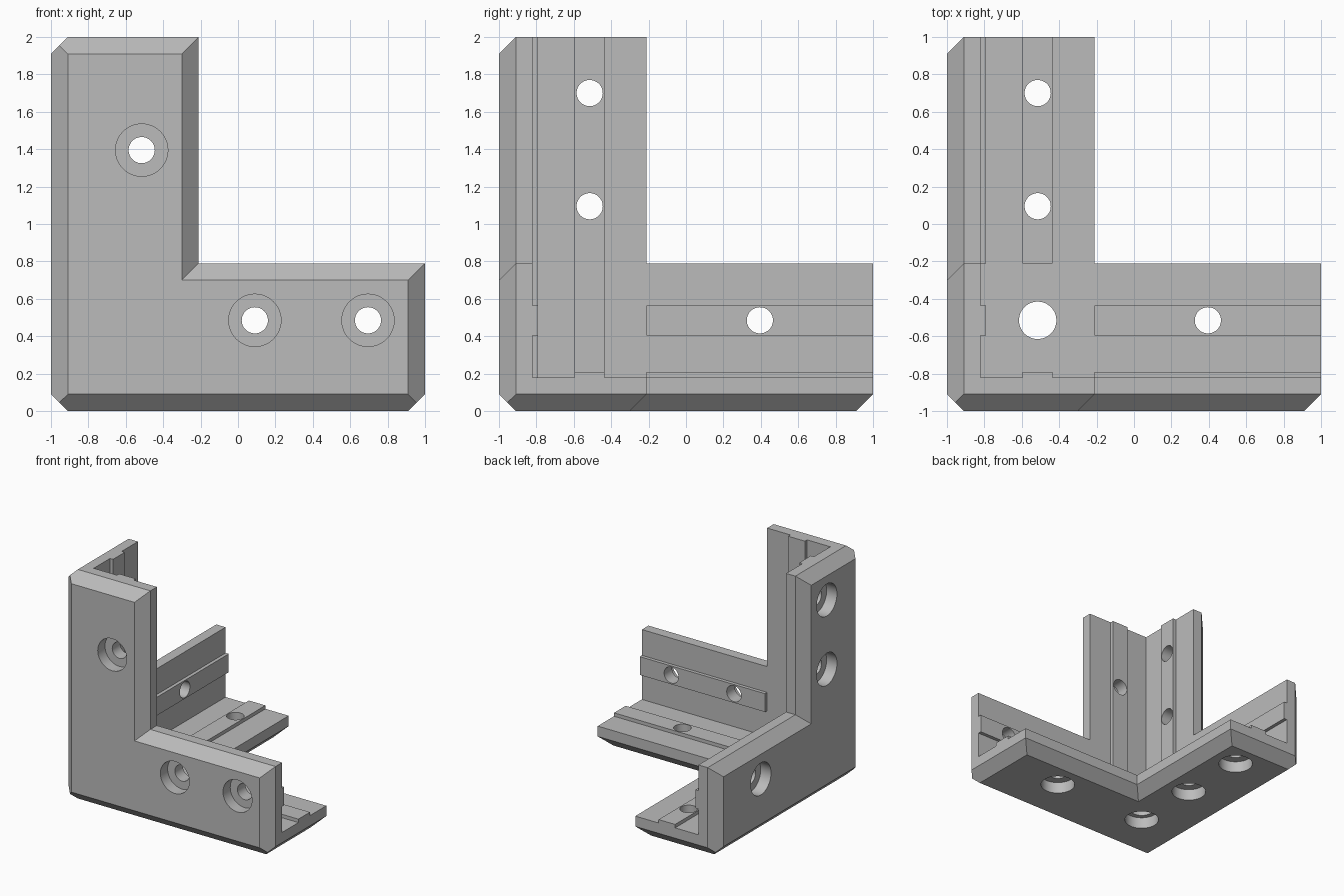
import bpy, bmesh, math
from mathutils import Vector

if "Cube" in bpy.data.objects:
    bpy.data.objects.remove(bpy.data.objects["Cube"])

LENGTH, WIDTH, THICK, BEVEL = 2.0, 0.79, 0.18, 0.09
MID, RIB_HALF, RIB_TOP = 0.485, 0.08, 0.21

# Each plate maps (along, across, depth) to model space, outer corner at the origin
PLATES = {
    "front": lambda u, v, d: Vector((u, d, v)),
    "side": lambda u, v, d: Vector((d, u, v)),
    "floor": lambda u, v, d: Vector((u, v, d)),
}


def loft(bm, rings):
    """Closed solid through rings of points."""
    loops = [[bm.verts.new(p) for p in ring] for ring in rings]
    for a, b in zip(loops, loops[1:]):
        for i in range(len(a)):
            j = (i + 1) % len(a)
            bm.faces.new((a[i], a[j], b[j], b[i]))
    bm.faces.new(loops[0][::-1])
    bm.faces.new(loops[-1])


def to_object(bm, name):
    bmesh.ops.recalc_face_normals(bm, faces=bm.faces[:])
    mesh = bpy.data.meshes.new(name)
    bm.to_mesh(mesh)
    bm.free()
    obj = bpy.data.objects.new(name, mesh)
    bpy.context.collection.objects.link(obj)
    return obj


def l_ring(place, inset, depth):
    lo, end, w = inset, LENGTH - inset, WIDTH - inset
    outline = [(lo, lo), (end, lo), (end, w), (w, w), (w, end), (lo, end)]
    return [place(u, v, depth) for u, v in outline]


def box_rings(place, u0, u1, v0, v1, d0, d1):
    return [[place(u, v, d) for u, v in ((u0, v0), (u1, v0), (u1, v1), (u0, v1))]
            for d in (d0, d1)]


# Three bevelled L plates, mitred against each other and welded
body = bmesh.new()
for place in PLATES.values():
    bm = bmesh.new()
    loft(bm, [l_ring(place, BEVEL, 0), l_ring(place, 0, BEVEL), l_ring(place, 0, THICK)])
    for normal in (place(1, 0, -1), place(0, 1, -1)):
        bmesh.ops.bisect_plane(bm, geom=bm.verts[:] + bm.edges[:] + bm.faces[:],
                               plane_co=(0, 0, 0), plane_no=normal, clear_inner=True)
    part = bpy.data.meshes.new("plate")
    bm.to_mesh(part)
    bm.free()
    body.from_mesh(part)
    bpy.data.meshes.remove(part)
bmesh.ops.remove_doubles(body, verts=body.verts[:], dist=0.0005)
bmesh.ops.dissolve_limit(body, angle_limit=0.002, verts=body.verts[:], edges=body.edges[:])
bracket = to_object(body, "corner_bracket")

# Slot ribs: upright ones reach the floor, the others start past the corner
ribs = bmesh.new()
low, high, root = MID - RIB_HALF, MID + RIB_HALF, 0.12
for name, place in PLATES.items():
    start = WIDTH if name == "floor" else root
    loft(ribs, box_rings(place, WIDTH, LENGTH, low, high, root, RIB_TOP))
    loft(ribs, box_rings(place, low, high, start, LENGTH, root, RIB_TOP))
rib_obj = to_object(ribs, "slot_ribs")

# Counterbored screw holes: (along, across, bore radius)
HOLES = {
    "front": [(MID, 1.395, 0.07), (1.09, MID, 0.07), (1.695, MID, 0.07)],
    "side": [(MID, 1.095, 0.07), (MID, 1.7, 0.07), (1.395, MID, 0.07)],
    "floor": [(MID, 1.095, 0.07), (MID, 1.7, 0.07), (1.395, MID, 0.07), (MID, MID, 0.1)],
}
SEGMENTS, HEAD, HEAD_DEPTH = 48, 0.14, 0.1
cuts = bmesh.new()
for name, holes in HOLES.items():
    for u, v, bore in holes:
        rings = []
        for r, d in ((HEAD, -0.1), (HEAD, HEAD_DEPTH), (bore, HEAD_DEPTH), (bore, 0.3)):
            angles = [math.tau * i / SEGMENTS for i in range(SEGMENTS)]
            rings.append([PLATES[name](u + r * math.cos(a), v + r * math.sin(a), d)
                          for a in angles])
        loft(cuts, rings)
cut_obj = to_object(cuts, "hole_cutters")
cut_obj.hide_render = True

# Join the ribs and drill the holes
bpy.context.view_layer.objects.active = bracket
bracket.select_set(True)
for helper, operation in ((rib_obj, "UNION"), (cut_obj, "DIFFERENCE")):
    mod = bracket.modifiers.new(operation.title(), "BOOLEAN")
    mod.operation, mod.solver, mod.object = operation, "EXACT", helper
    bpy.ops.object.modifier_apply(modifier=mod.name)
    bpy.data.objects.remove(helper)

# Centre on the ground
for vert in bracket.data.vertices:
    vert.co -= Vector((LENGTH / 2, LENGTH / 2, 0))

# Plain grey finish
grey = bpy.data.materials.new("plain_grey")
grey.use_nodes = True
colour = (0.5, 0.5, 0.5, 1)
grey.diffuse_color = colour
grey.node_tree.nodes["Principled BSDF"].inputs["Base Color"].default_value = colour
bracket.data.materials.clear()
bracket.data.materials.append(grey)
bpy.ops.object.shade_smooth_by_angle(angle=math.radians(30))
